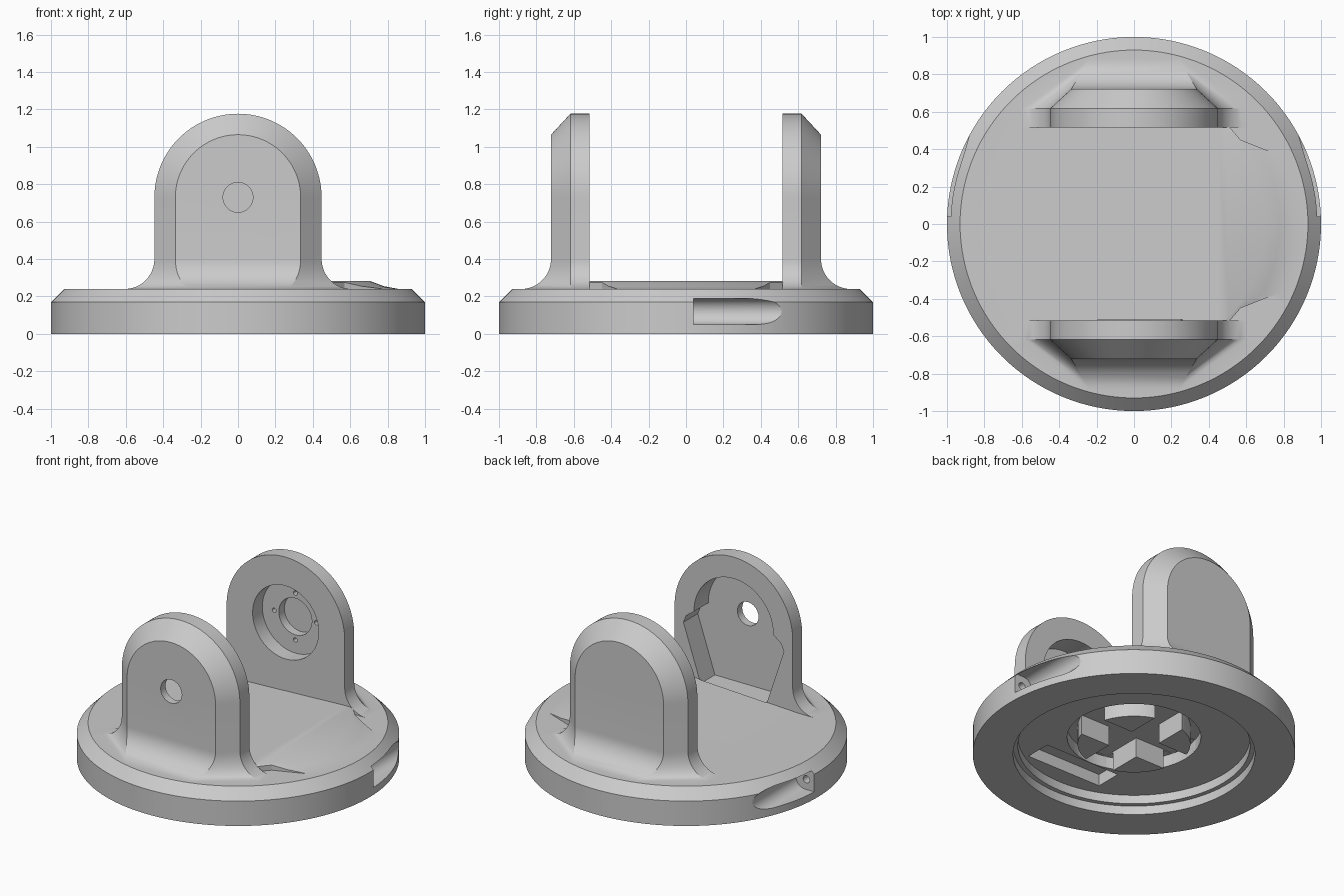
import bpy, bmesh, math

cube = bpy.data.objects.get("Cube")
if cube:
    bpy.data.objects.remove(cube, do_unlink=True)

grey = bpy.data.materials.new("plain_grey")
grey.use_nodes = True
grey.diffuse_color = (0.6, 0.6, 0.6, 1)
grey.node_tree.nodes["Principled BSDF"].inputs["Base Color"].default_value = (0.6, 0.6, 0.6, 1)


def finish(bm, name):
    bmesh.ops.remove_doubles(bm, verts=bm.verts, dist=1e-5)
    bmesh.ops.recalc_face_normals(bm, faces=bm.faces)
    mesh = bpy.data.meshes.new(name)
    bm.to_mesh(mesh)
    bm.free()
    mesh.materials.append(grey)
    obj = bpy.data.objects.new(name, mesh)
    bpy.context.collection.objects.link(obj)
    return obj


def loft(rings, name, cap_end=True):
    """Skin a list of equal-length point rings, capping the start and, if asked, the end."""
    bm = bmesh.new()
    vs = [[bm.verts.new(p) for p in ring] for ring in rings]
    n = len(vs[0])
    for a, b in zip(vs, vs[1:]):
        for i in range(n):
            bm.faces.new((a[i], a[(i + 1) % n], b[(i + 1) % n], b[i]))
    bm.faces.new(vs[0])
    if cap_end:
        bm.faces.new(vs[-1])
    bmesh.ops.dissolve_degenerate(bm, edges=bm.edges, dist=1e-5)
    return finish(bm, name)


def lathe(profile, name, seg=128):
    """Spin an (r, z) profile about the vertical axis."""
    bm = bmesh.new()
    vs = [bm.verts.new((r, 0, z)) for r, z in profile]
    edges = [bm.edges.new(e) for e in zip(vs, vs[1:])]
    bmesh.ops.spin(bm, geom=vs + edges, cent=(0, 0, 0), axis=(0, 0, 1),
                   angle=math.tau, steps=seg, use_duplicate=False)
    return finish(bm, name)


def prism(points, y0, y1, name):
    """Extrude an (x, z) outline along y."""
    return loft([[(x, y, z) for x, z in points] for y in (y0, y1)], name)


def box(x0, x1, y0, y1, z0, z1, name):
    return prism([(x0, z0), (x1, z0), (x1, z1), (x0, z1)], y0, y1, name)


def rod(x, z, r, y0, y1, name, seg=48):
    """Round rod along y."""
    ring = [(x + r * math.cos(math.tau * i / seg), z + r * math.sin(math.tau * i / seg))
            for i in range(seg)]
    return prism(ring, y0, y1, name)


def boolean(target, tool, operation):
    mod = target.modifiers.new("join", 'BOOLEAN')
    mod.operation, mod.object, mod.solver = operation, tool, 'EXACT'
    bpy.context.view_layer.objects.active = target
    bpy.ops.object.modifier_apply(modifier=mod.name)
    bpy.data.objects.remove(tool, do_unlink=True)


AXIS_Z = 0.73      # height of the pivot axis
INNER, SHOULDER, OUTER = 0.515, 0.618, 0.722
WIDE, NARROW = 0.447, 0.335


def upright(side, name):
    """Arched, chamfered upright with a flared foot."""
    def ring(a, b):
        half = [(a[0], INNER, a[2]), a, b]
        pts = half + [(-x, y, z) for x, y, z in reversed(half)]
        return [(x, side * y, z) for x, y, z in pts]

    rings = []
    # foot: quarter-round flare, then the straight sides up to the axis
    stations = [(0.15, 0.16)]
    for i in range(13):
        t = math.pi / 2 * i / 12
        stations.append((0.4 - 0.16 * math.cos(t), 0.16 * (1 - math.sin(t))))
    for z, f in stations:
        rings.append(ring((WIDE + f, SHOULDER, z), (NARROW - 0.6 * f, OUTER + f, z)))
    # rounded top
    for i in range(33):
        t = math.pi / 2 * i / 32
        c, s = math.cos(t), math.sin(t)
        rings.append(ring((WIDE * c, SHOULDER, AXIS_Z + WIDE * s),
                          (NARROW * c, OUTER, AXIS_Z + NARROW * s)))
    return loft(rings, name, cap_end=False)


# round base with a stepped hollow underneath
base = lathe([(0, 0.12), (0.72, 0.12), (0.72, 0.06), (0.75, 0.06), (0.75, 0),
              (1, 0), (1, 0.17), (0.93, 0.24), (0, 0.24)], "yoke_base")

# gently ramped floor between the uprights, narrowing past their inner corners
floor = lathe([(0, 0.16), (0.87, 0.16), (0.87, 0.238), (0.78, 0.255), (0.7, 0.285),
               (0, 0.285)], "raised_floor")
ramp = loft([[(x, -w, 0.15), (x, w, 0.15), (x, w, z), (x, -w, z)] for x, w, z in
             ((-0.6, 0.519, 0.235), (0.45, 0.519, 0.282), (0.51, 0.519, 0.282),
              (0.57, 0.45, 0.282), (0.95, 0.3, 0.282))], "ramp_limit")
boolean(floor, ramp, 'INTERSECT')
boolean(base, floor, 'UNION')
for side, name in ((-1, "front_upright"), (1, "back_upright")):
    boolean(base, upright(side, name), 'UNION')

# hub under the base, later split by the cross slots
boolean(base, lathe([(0, 0.07), (0.35, 0.07), (0.35, 0.14), (0, 0.14)], "hub", 64), 'UNION')

cutters = []
# motor pocket in the back upright, with its centre bore and four screw holes
cutters.append(rod(0, AXIS_Z, 0.25, 0.5, 0.62, "pocket", 64))
cutters.append(rod(0, AXIS_Z, 0.125, 0.6, 0.68, "bore"))
for dx, dz in ((1, 0), (-1, 0), (0, 1), (0, -1)):
    cutters.append(rod(0.16 * dx, AXIS_Z + 0.16 * dz, 0.015, 0.6, 0.66, "screw", 12))

# shaped pocket and pin hole in the front upright
cutters.append(rod(0, AXIS_Z, 0.3, -0.67, -0.5, "pocket", 64))
cutters.append(prism([(-0.25, 0.245), (0.25, 0.245), (0.38, 0.63), (0.36, 0.68), (0.28, 0.74),
                      (-0.28, 0.74), (-0.36, 0.68), (-0.38, 0.63)], -0.67, -0.51, "pocket"))
cutters.append(rod(0, AXIS_Z, 0.08, -0.8, -0.6, "pin_hole"))

# round-bottomed side slots in the rim, each with a small hole in its end wall
for s in (-1, 1):
    arc = [math.pi * (0.5 + i / 24) for i in range(25)]
    outline = [(s * (0.93 + 0.07 * math.cos(t)), 0.12 + 0.07 * math.sin(t)) for t in arc]
    outline += [(s * 1.1, 0.05), (s * 1.1, 0.19)]
    cutters.append(prism(outline, 0.04, 0.7, "rim_slot"))
    cutters.append(rod(s * 0.94, 0.12, 0.025, -0.08, 0.06, "slot_hole", 16))

# ring groove, cross slots and cable slot underneath
cutters.append(lathe([(0.35, 0.05), (0.415, 0.05), (0.415, 0.2), (0.35, 0.2), (0.35, 0.05)],
                     "ring_groove", 64))
cutters.append(box(-0.4, 0.4, -0.11, 0.11, 0.05, 0.205, "cross_slot"))
cutters.append(box(-0.11, 0.11, -0.4, 0.4, 0.05, 0.205, "cross_slot"))
cutters.append(box(-0.22, 0.35, -0.6, -0.42, 0.05, 0.2, "cable_slot"))

for cutter in cutters:
    boolean(base, cutter, 'DIFFERENCE')

# one colour, smooth curves with sharp edges
base.data.materials.clear()
base.data.materials.append(grey)
for p in base.data.polygons:
    p.material_index = 0
bpy.ops.object.select_all(action='DESELECT')
base.select_set(True)
bpy.context.view_layer.objects.active = base
bpy.ops.object.shade_smooth_by_angle(angle=math.radians(25))
